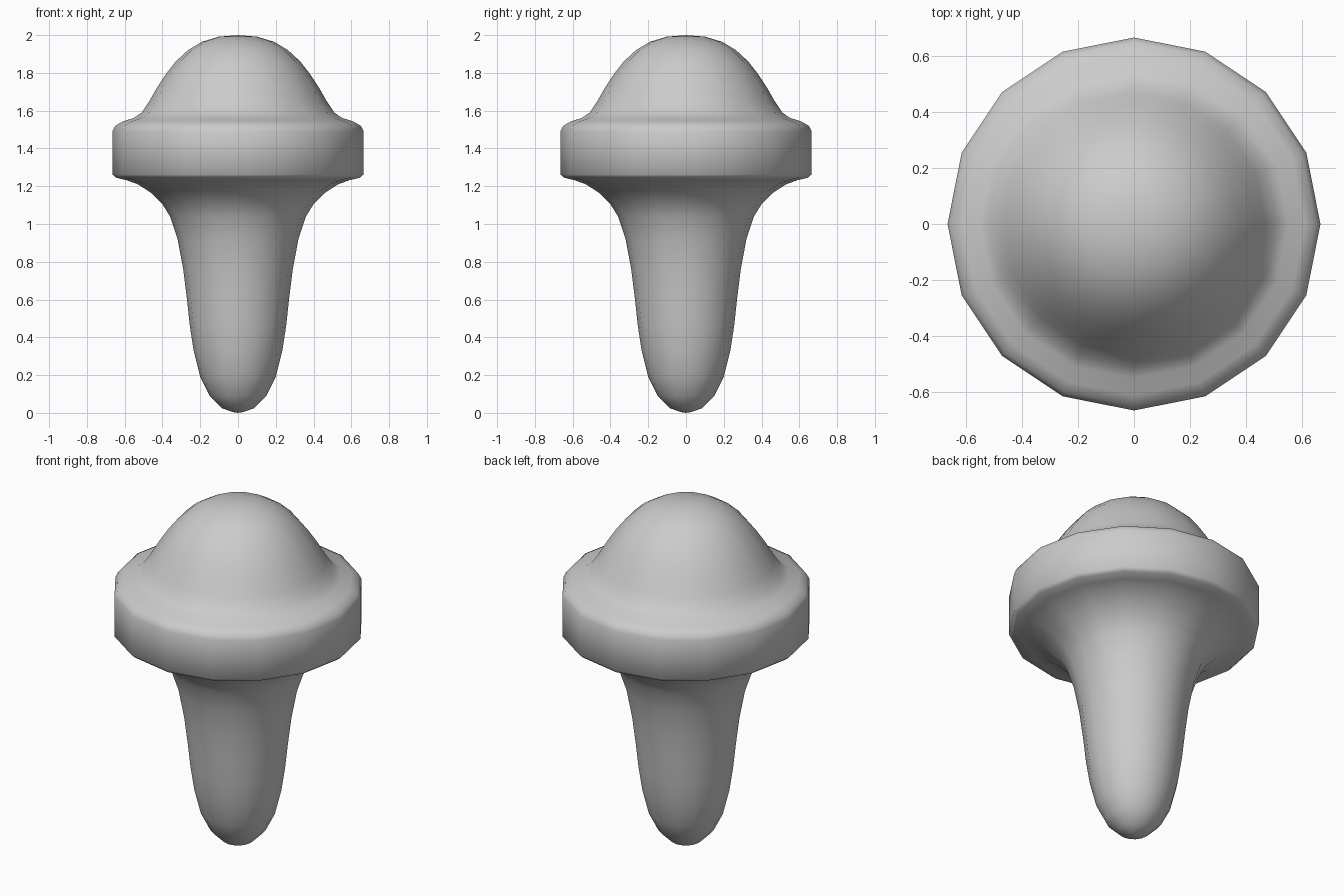
import bpy
import bmesh
import math

cube = bpy.data.objects.get("Cube")
if cube:
    bpy.data.objects.remove(cube, do_unlink=True)

SIDES = 16

# Half outline as (radius, height), from the foot up to the crown
stem = [(0, 0.0), (0.03, 0.005), (0.085, 0.025), (0.15, 0.09), (0.2, 0.19),
        (0.235, 0.33), (0.255, 0.46), (0.27, 0.6), (0.29, 0.76),
        (0.32, 0.92), (0.36, 1.04), (0.4, 1.105), (0.46, 1.165),
        (0.53, 1.21), (0.59, 1.232)]
belt = [(0.645, 1.245), (0.665, 1.262), (0.665, 1.49), (0.65, 1.52),
        (0.61, 1.543), (0.55, 1.562)]
dome = [(0.51, 1.59), (0.47, 1.65), (0.43, 1.72), (0.38, 1.796),
        (0.33, 1.86), (0.265, 1.92), (0.19, 1.965), (0.1, 1.992), (0, 2.0)]


def flat_material(name, value):
    mat = bpy.data.materials.new(name)
    mat.use_nodes = True
    color = (value, value, value, 1)
    mat.diffuse_color = color
    mat.node_tree.nodes["Principled BSDF"].inputs["Base Color"].default_value = color
    return mat


def lathe(name, profile, mat):
    bm = bmesh.new()
    verts = [bm.verts.new((r, 0, z)) for r, z in profile]
    edges = [bm.edges.new(pair) for pair in zip(verts, verts[1:])]
    bmesh.ops.spin(bm, geom=verts + edges, cent=(0, 0, 0), axis=(0, 0, 1),
                   angle=math.tau, steps=SIDES)
    bmesh.ops.remove_doubles(bm, verts=bm.verts, dist=0.001)
    bmesh.ops.recalc_face_normals(bm, faces=bm.faces)
    mesh = bpy.data.meshes.new(name)
    bm.to_mesh(mesh)
    bm.free()
    mesh.materials.append(mat)
    obj = bpy.data.objects.new(name, mesh)
    bpy.context.collection.objects.link(obj)
    return obj


# One continuous turned body: tapered stem, raised belt and rounded dome
body = lathe("domed_peg", stem + belt + dome, flat_material("plain grey", 0.6))
bpy.ops.object.select_all(action="DESELECT")
body.select_set(True)
bpy.context.view_layer.objects.active = body
bpy.ops.object.shade_smooth_by_angle(angle=math.radians(60))
